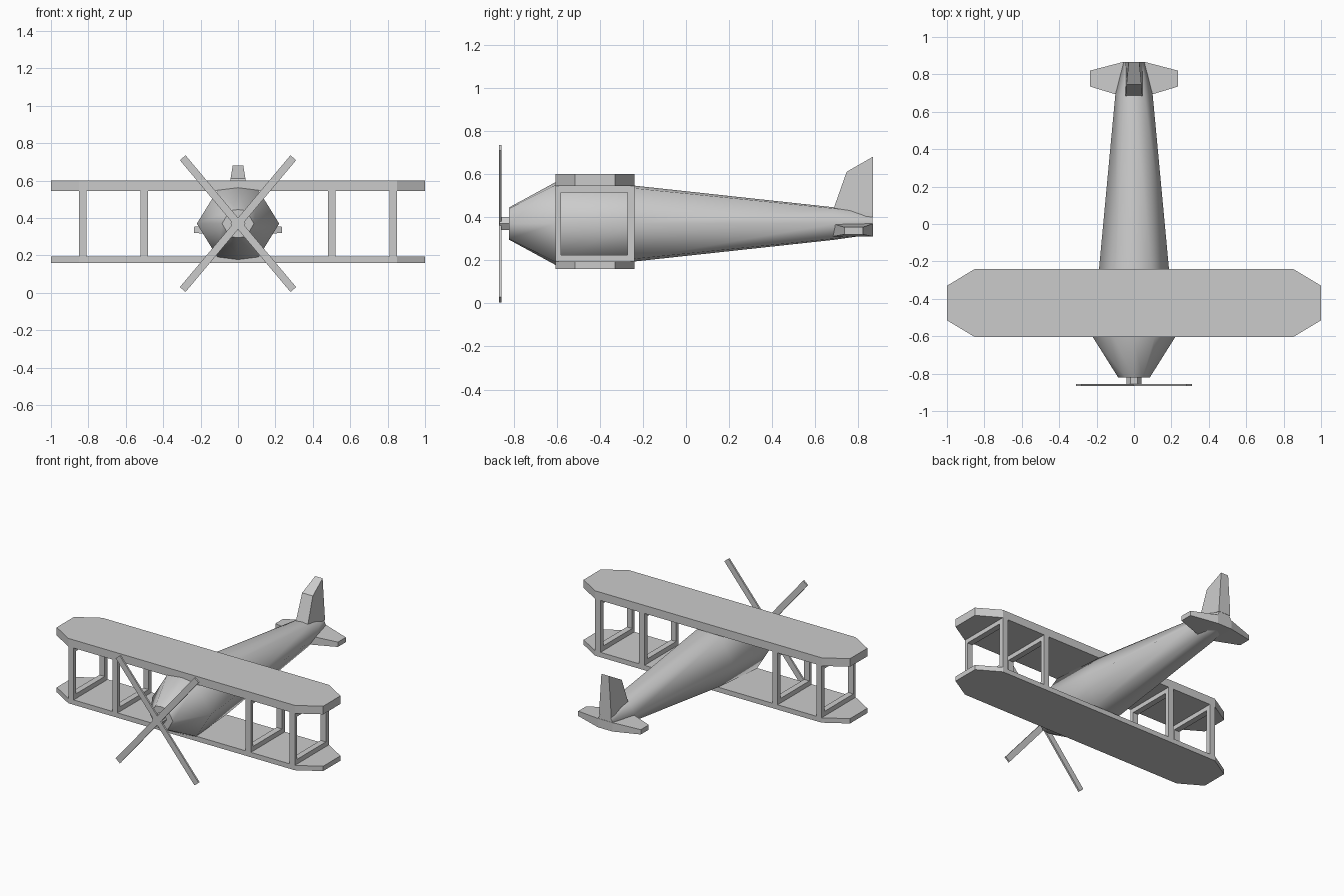
import bpy, bmesh, math
from mathutils import Matrix, Vector

cube = bpy.data.objects.get("Cube")
if cube:
    bpy.data.objects.remove(cube, do_unlink=True)

grey = bpy.data.materials.new("plain grey")
grey.use_nodes = True
grey.diffuse_color = (0.6, 0.6, 0.6, 1)
grey.node_tree.nodes["Principled BSDF"].inputs["Base Color"].default_value = (0.6, 0.6, 0.6, 1)

AXIS_Z = 0.37


def finish(name, bm):
    bmesh.ops.recalc_face_normals(bm, faces=bm.faces)
    mesh = bpy.data.meshes.new(name)
    bm.to_mesh(mesh)
    bm.free()
    mesh.materials.append(grey)
    obj = bpy.data.objects.new(name, mesh)
    bpy.context.collection.objects.link(obj)
    return obj


def loft(name, rings, smooth=False):
    """Skin a row of equal-sized point rings and cap both ends."""
    bm = bmesh.new()
    loops = [[bm.verts.new(p) for p in ring] for ring in rings]
    for a, b in zip(loops, loops[1:]):
        for i in range(len(a)):
            j = (i + 1) % len(a)
            bm.faces.new((a[i], a[j], b[j], b[i])).smooth = smooth
    for end in (loops[0], loops[-1]):
        bm.faces.new(end)
        for edge in bm.edges:
            if all(v in end for v in edge.verts):
                edge.smooth = False
    return finish(name, bm)


def box(name, low, high, matrix=Matrix()):
    low, high = Vector(low), Vector(high)
    bm = bmesh.new()
    bmesh.ops.create_cube(bm, size=1)
    size = Matrix.Diagonal((*(high - low), 1))
    bm.transform(matrix @ Matrix.Translation((low + high) / 2) @ size)
    return finish(name, bm)


# Fuselage: six main corners with a slight ridge on the back and belly
def section(y, half_width, half_height, shoulder, centre=AXIS_Z):
    ridge = half_height * 0.93
    outline = [(half_width, 0), (shoulder, ridge), (0, half_height), (-shoulder, ridge),
               (-half_width, 0), (-shoulder, -ridge), (0, -half_height), (shoulder, -ridge)]
    return [(x, y, centre + z) for x, z in outline]


loft("fuselage", [section(-0.82, 0.085, 0.075, 0.045),
                  section(-0.605, 0.22, 0.192, 0.11),
                  section(-0.24, 0.187, 0.176, 0.095),
                  section(0.69, 0.1, 0.075, 0.055),
                  section(0.865, 0.055, 0.05, 0.03)], smooth=True)


# Wings with clipped corners
def wing(name, bottom, top):
    outline = [(0.85, -0.605), (1, -0.515), (1, -0.33), (0.85, -0.24)]
    outline += [(-x, y) for x, y in reversed(outline)]
    loft(name, [[(x, y, z) for x, y in outline] for z in (bottom, top)])


wing("upper_wing", 0.545, 0.6)
wing("lower_wing", 0.16, 0.193)


# Strut frames: upright rectangular rings between the wings
def strut_frame(name, x, half=0.02):
    outer = [(-0.605, 0.193), (-0.24, 0.193), (-0.24, 0.545), (-0.605, 0.545)]
    inner = [(-0.58, 0.225), (-0.272, 0.225), (-0.272, 0.515), (-0.58, 0.515)]
    bm = bmesh.new()
    rings = [[bm.verts.new((x + s * half, y, z)) for y, z in shape]
             for s, shape in ((-1, outer), (1, outer), (1, inner), (-1, inner))]
    for k in range(4):
        a, b = rings[k], rings[(k + 1) % 4]
        for i in range(4):
            j = (i + 1) % 4
            bm.faces.new((a[i], a[j], b[j], b[i]))
    finish(name, bm)


for side, sign in (("left", 1), ("right", -1)):
    strut_frame(f"{side}_inner_strut_frame", sign * 0.5)
    strut_frame(f"{side}_outer_strut_frame", sign * 0.83)


# Tailplane: both halves taper outwards
def tail_rib(x, front, back, low, high):
    return [(x, front, low), (x, back, low), (x, back, high), (x, front, high)]


loft("tailplane", [tail_rib(-0.235, 0.735, 0.82, 0.32, 0.353),
                   tail_rib(-0.055, 0.68, 0.867, 0.31, 0.37),
                   tail_rib(0.055, 0.68, 0.867, 0.31, 0.37),
                   tail_rib(0.235, 0.735, 0.82, 0.32, 0.353)])


# Tail fin, narrowing as it rises
def fin_level(front, z_front, z_back, half_front, half_back):
    return [(-half_front, front, z_front), (half_front, front, z_front),
            (half_back, 0.867, z_back), (-half_back, 0.867, z_back)]


loft("tail_fin", [fin_level(0.68, 0.42, 0.4, 0.045, 0.045),
                  fin_level(0.685, 0.44, 0.42, 0.045, 0.045),
                  fin_level(0.745, 0.61, 0.68, 0.04, 0.028)])

# Propeller hub and crossed blades
hub = [(0.04 * math.cos(math.radians(a)), AXIS_Z + 0.035 * math.sin(math.radians(a)))
       for a in range(0, 360, 60)]
loft("propeller_hub", [[(x, y, z) for x, z in hub] for y in (-0.866, -0.81)])
for name, angle in (("first_blade", 50), ("second_blade", -50)):
    turn = Matrix.Translation((0, -0.861, AXIS_Z)) @ Matrix.Rotation(math.radians(angle), 4, "Y")
    box(name, (-0.46, -0.006, -0.02), (0.46, 0.006, 0.02), turn)
